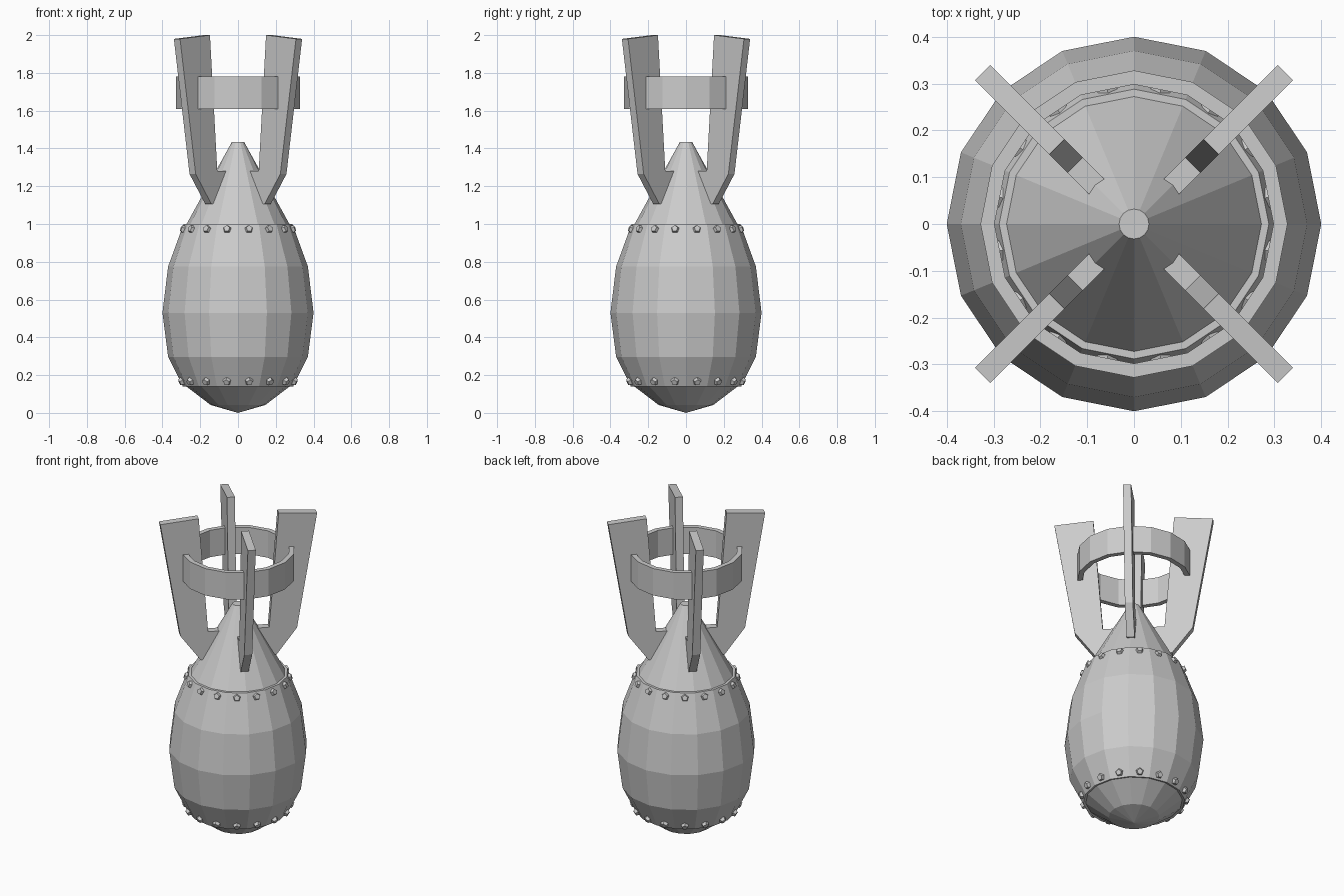
import bpy, bmesh, math
from mathutils import Matrix, Vector

cube = bpy.data.objects.get("Cube")
if cube:
    bpy.data.objects.remove(cube, do_unlink=True)

SIDES = 16

# Plain grey metal
metal = bpy.data.materials.new("grey metal")
metal.use_nodes = True
metal.diffuse_color = (0.6, 0.6, 0.6, 1)
metal.node_tree.nodes["Principled BSDF"].inputs["Base Color"].default_value = (0.6, 0.6, 0.6, 1)


def finish(bm, name):
    bmesh.ops.remove_doubles(bm, verts=bm.verts, dist=1e-5)
    bmesh.ops.recalc_face_normals(bm, faces=bm.faces)
    mesh = bpy.data.meshes.new(name)
    bm.to_mesh(mesh)
    bm.free()
    mesh.materials.append(metal)
    obj = bpy.data.objects.new(name, mesh)
    bpy.context.collection.objects.link(obj)
    return obj


def lathe(name, profile, closed=False):
    """Spin (radius, height) points around z into flat facets."""
    bm = bmesh.new()
    verts = [bm.verts.new((r, 0, z)) for r, z in profile]
    edges = [bm.edges.new(pair) for pair in zip(verts, verts[1:])]
    if closed:
        edges.append(bm.edges.new((verts[-1], verts[0])))
    bmesh.ops.spin(bm, geom=verts + edges, cent=(0, 0, 0), axis=(0, 0, 1),
                   angle=math.tau, steps=SIDES)
    return finish(bm, name)


# Faceted shell with a flat rim at both ends
lathe("body_shell", [(0.272, 0.145), (0.292, 0.14), (0.37, 0.297), (0.4, 0.53),
                     (0.37, 0.775), (0.288, 1.0), (0.272, 1.0)])
lathe("nose_cap", [(0, 0), (0.145, 0.042), (0.28, 0.145)])
lathe("tail_cone", [(0.275, 0.995), (0.032, 1.435), (0, 1.435)])

# Ring joining the fins
lathe("fin_ring", [(0.298, 1.61), (0.328, 1.61), (0.328, 1.78), (0.298, 1.78)], closed=True)

# Four diagonal fins extruded from one outline
FIN = [(0.457, 1.98), (0.233, 2.0), (0.178, 1.28), (0.1, 1.28), (0.19, 1.105),
       (0.222, 1.105), (0.34, 1.265)]
THICK = 0.046
for i, label in enumerate(("back_left", "back_right", "front_right", "front_left")):
    bm = bmesh.new()
    face = bm.faces.new([bm.verts.new((r, -THICK / 2, z)) for r, z in FIN])
    grown = bmesh.ops.extrude_face_region(bm, geom=[face])["geom"]
    bmesh.ops.translate(bm, vec=(0, THICK, 0),
                        verts=[v for v in grown if isinstance(v, bmesh.types.BMVert)])
    bm.transform(Matrix.Rotation(math.pi / 4 + i * math.pi / 2, 4, 'Z'))
    finish(bm, "fin_" + label)


def bolts(name, radius, z, slope):
    """Five-sided bolt heads, one in the middle of each facet."""
    bm = bmesh.new()
    for i in range(SIDES):
        a = (i + 0.5) * math.tau / SIDES
        out = Vector((math.cos(a), math.sin(a), slope)).normalized()
        place = Matrix.Translation((radius * math.cos(a), radius * math.sin(a), z))
        turn = out.to_track_quat('Z', 'Y').to_matrix().to_4x4()
        bmesh.ops.create_cone(bm, cap_ends=True, segments=5, radius1=0.028,
                              radius2=0.017, depth=0.03, matrix=place @ turn)
    finish(bm, name)


bolts("upper_bolts", 0.293, 0.972, 0.36)
bolts("lower_bolts", 0.302, 0.167, -0.5)
